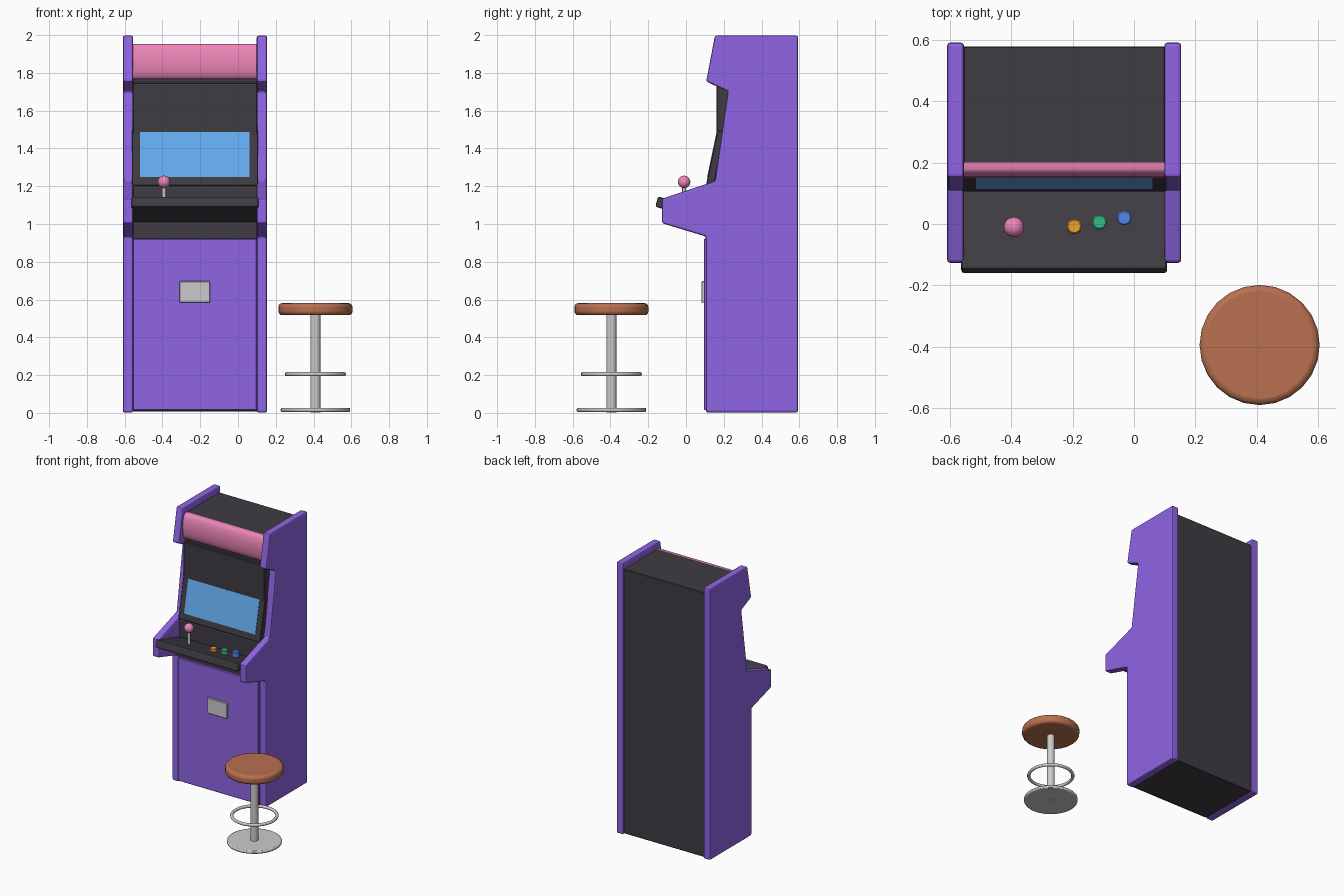
import bpy, bmesh, math
from mathutils import Vector

if "Cube" in bpy.data.objects:
    bpy.data.objects.remove(bpy.data.objects["Cube"])


def mat(name, r, g, b):
    m = bpy.data.materials.new(name)
    m.diffuse_color = (r, g, b, 1)
    m.use_nodes = True
    m.node_tree.nodes["Principled BSDF"].inputs["Base Color"].default_value = m.diffuse_color
    return m


PURPLE = mat("purple", 0.28, 0.13, 0.78)
BLACK = mat("charcoal", 0.05, 0.045, 0.055)
PINK = mat("pink", 0.85, 0.24, 0.48)
BLUE = mat("screen_blue", 0.13, 0.42, 0.88)
BROWN = mat("seat_brown", 0.48, 0.16, 0.08)


def finish(ob, material=None, bevel=0, segs=2, smooth=None):
    if material:
        ob.data.materials.append(material)
    if bevel:
        b = ob.modifiers.new("bevel", 'BEVEL')
        b.width, b.segments, b.limit_method = bevel, segs, 'ANGLE'
        b.angle_limit = math.radians(25 if smooth is None else 50)
    if smooth:
        bpy.ops.object.select_all(action='DESELECT')
        ob.select_set(True)
        bpy.context.view_layer.objects.active = ob
        bpy.ops.object.shade_smooth_by_angle(angle=math.radians(smooth))
    return ob


def prism(name, profile, x0, x1, material=None, **kw):
    """Extrude a (y, z) profile from x0 to x1."""
    bm = bmesh.new()
    face = bm.faces.new([bm.verts.new((x0, y, z)) for y, z in profile])
    ext = bmesh.ops.extrude_face_region(bm, geom=[face])["geom"]
    bmesh.ops.translate(bm, vec=(x1 - x0, 0, 0),
                        verts=[v for v in ext if isinstance(v, bmesh.types.BMVert)])
    bmesh.ops.recalc_face_normals(bm, faces=bm.faces)
    me = bpy.data.meshes.new(name)
    bm.to_mesh(me)
    bm.free()
    ob = bpy.data.objects.new(name, me)
    bpy.context.collection.objects.link(ob)
    return finish(ob, material, **kw)


def rect(y0, y1, z0, z1):
    return [(y0, z0), (y1, z0), (y1, z1), (y0, z1)]


def cyl(name, r, x, y, z0, z1, material=None, sides=24, **kw):
    bpy.ops.mesh.primitive_cylinder_add(vertices=sides, radius=r, depth=z1 - z0,
                                        location=(x, y, (z0 + z1) / 2))
    ob = bpy.context.object
    ob.name = name
    return finish(ob, material, **kw)


# Side panels with the classic cabinet outline
outline = [(0.592, 0.005), (0.592, 2.0), (0.153, 2.0), (0.107, 1.757), (0.222, 1.705),
           (0.153, 1.23), (-0.127, 1.137), (-0.127, 1.007), (0.105, 0.937), (0.105, 0.005)]
for side, x0 in (("left", -0.61), ("right", 0.099)):
    prism(side + "_side_panel", outline, x0, x0 + 0.055, PURPLE, bevel=0.01)

# Inner body, front door and coin plate
prism("cabinet_body", [(0.11, 0.01), (0.58, 0.01), (0.58, 1.955), (0.18, 1.955), (0.18, 1.75),
                       (0.162, 1.75), (0.162, 1.24), (0.11, 1.20)],
      -0.558, 0.102, BLACK, bevel=0.004, segs=1)
prism("front_door", rect(0.095, 0.13, 0.018, 0.925), -0.556, 0.1, PURPLE, bevel=0.004, segs=1)
prism("coin_plate", rect(0.081, 0.1, 0.587, 0.70), -0.309, -0.148, bevel=0.003, segs=1)

# Rounded marquee
arc = []
for i in range(13):
    t = math.pi * (i / 12 - 0.5)
    arc.append((0.18 - 0.03 * math.cos(t), 1.863 + 0.093 * math.sin(t)))
prism("marquee", [(0.20, 1.77)] + arc + [(0.20, 1.956)], -0.558, 0.1, PINK, smooth=40)

# Tilted bezel and the screen on it
SLOPE = 0.21


def tilted(z0, z1, front, back):
    y = lambda z: 0.105 + (z - 1.205) * SLOPE
    return [(y(z0) - front, z0), (y(z0) + back, z0 - back * SLOPE),
            (y(z1) + back, z1 - back * SLOPE), (y(z1) - front, z1)]


prism("screen_bezel", tilted(1.205, 1.50, 0, 0.04), -0.562, 0.106, BLACK, bevel=0.004, segs=1)
prism("screen", tilted(1.252, 1.49, 0.003, 0.01), -0.518, 0.062, BLUE)

# Control deck, highest at its front edge
prism("control_deck", [(-0.147, 1.149), (-0.163, 1.095), (0.12, 1.010), (0.136, 1.064)],
      -0.564, 0.108, BLACK, bevel=0.01)

# Joystick
cyl("joystick_shaft", 0.01, -0.392, -0.01, 1.085, 1.22, sides=16, smooth=35)
bpy.ops.mesh.primitive_uv_sphere_add(segments=20, ring_count=12, radius=0.033,
                                     location=(-0.392, -0.01, 1.226))
bpy.context.object.name = "joystick_ball"
finish(bpy.context.object, PINK, smooth=60)

# Push buttons
buttons = [("orange", -0.195, -0.008, (0.85, 0.36, 0.03)),
           ("green", -0.113, 0.006, (0.04, 0.48, 0.24)),
           ("blue", -0.032, 0.02, (0.08, 0.24, 0.85))]
for i, (label, x, y, col) in enumerate(buttons):
    cyl(label + "_button", 0.024, x, y, 1.085, 1.133 + 0.004 * i, mat("button_" + label, *col),
        sides=20, bevel=0.004, segs=1, smooth=35)

# Stool
SX, SY = 0.41, -0.395
cyl("stool_seat", 0.196, SX, SY, 0.52, 0.584, BROWN, bevel=0.02, segs=3, smooth=35)
cyl("stool_post", 0.027, SX, SY, 0.006, 0.53, sides=16, smooth=35)
cyl("stool_base", 0.184, SX, SY, 0.008, 0.03, sides=32, bevel=0.007, smooth=35)
bpy.ops.mesh.primitive_torus_add(major_radius=0.151, minor_radius=0.011, major_segments=32,
                                 minor_segments=10, location=(SX, SY, 0.208))
bpy.context.object.name = "stool_foot_ring"
finish(bpy.context.object, smooth=60)

# Rest everything on the floor
for ob in bpy.context.scene.objects:
    ob.location += Vector((0, 0, -0.003))
